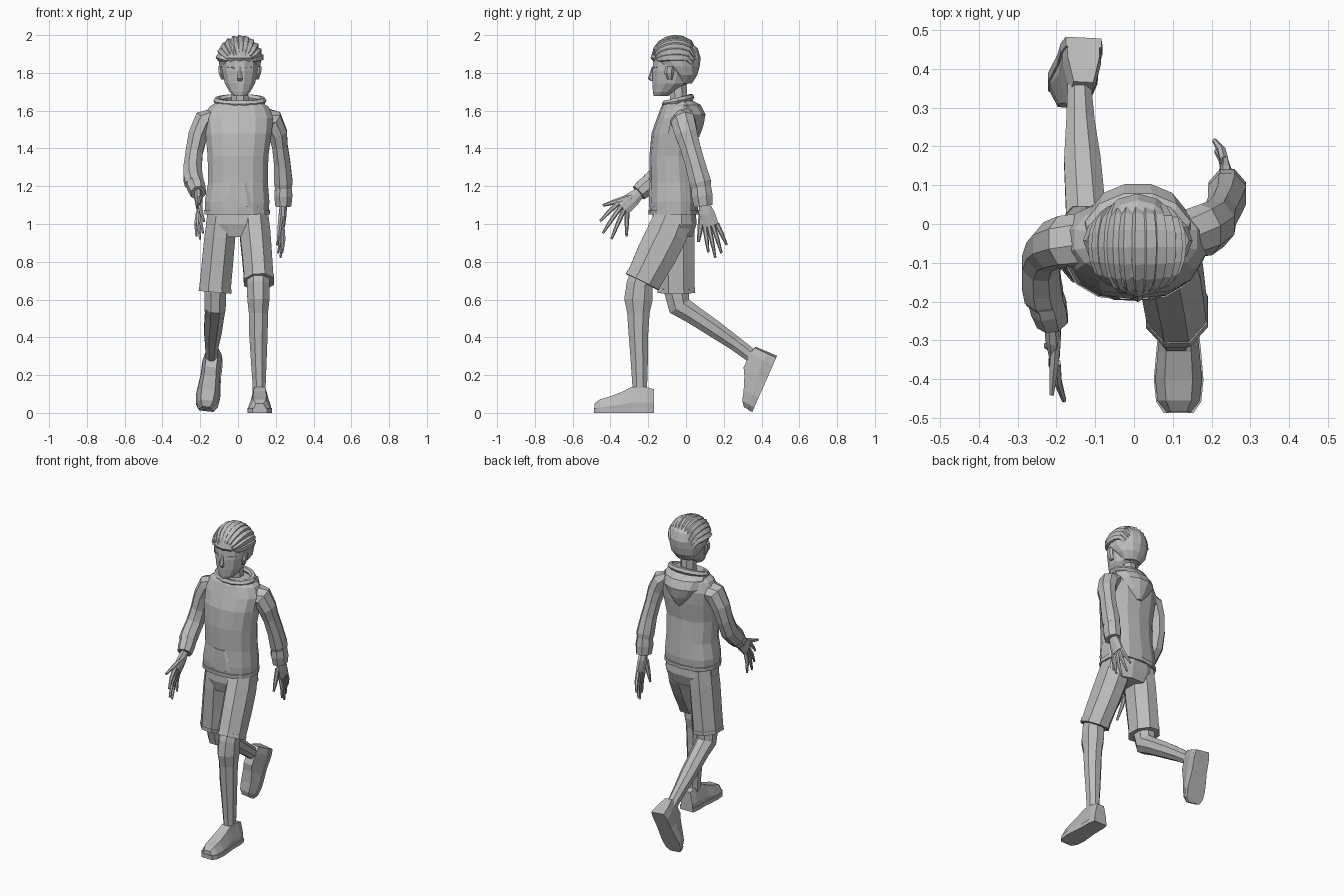
import bpy, bmesh, math
from mathutils import Vector, Matrix

grey = bpy.data.materials.new("plain grey")
grey.diffuse_color = (0.5, 0.5, 0.5, 1)


def skin(name, rings):
    """Bridge equal rings of points into a capped, flat shaded body."""
    bm = bmesh.new()
    rows = [[bm.verts.new(p) for p in r] for r in rings]
    n = len(rows[0])
    for a, b in zip(rows, rows[1:]):
        for i in range(n):
            j = (i + 1) % n
            bm.faces.new((a[i], a[j], b[j], b[i]))
    bm.faces.new(rows[0])
    bm.faces.new(rows[-1])
    bmesh.ops.recalc_face_normals(bm, faces=bm.faces)
    me = bpy.data.meshes.new(name)
    bm.to_mesh(me)
    bm.free()
    me.materials.append(grey)
    ob = bpy.data.objects.new(name, me)
    bpy.context.collection.objects.link(ob)
    return ob


def loft(name, secs, n=8, level=False, power=1.0):
    """Sections (x, y, z, rx, ry); level rings, or rings square to the path."""
    rings = []
    for k, (x, y, z, rx, ry) in enumerate(secs):
        u, v = Vector((1, 0, 0)), Vector((0, 1, 0))
        if not level:
            a = Vector(secs[max(k - 1, 0)][:3])
            b = Vector(secs[min(k + 1, len(secs) - 1)][:3])
            t = (b - a).normalized()
            u = (u - t * u.dot(t)).normalized()
            v = t.cross(u)
        ring = []
        for i in range(n):
            w = 2 * math.pi * (i + 0.5) / n
            c, s = math.cos(w), math.sin(w)
            c = math.copysign(abs(c) ** power, c)
            s = math.copysign(abs(s) ** power, s)
            ring.append(Vector((x, y, z)) + u * c * rx * 1.04 + v * s * ry * 1.04)
        rings.append(ring)
    return skin(name, rings)


# Hooded top: body, hem band, pouch pocket
loft("hoodie_body", [(-.005, -.065, 1.055, .165, .122), (-.005, -.065, 1.12, .168, .126),
     (0, -.067, 1.22, .155, .12), (0, -.073, 1.36, .158, .116), (.003, -.06, 1.48, .172, .118),
     (.003, -.045, 1.56, .18, .105), (.005, -.04, 1.62, .155, .088),
     (.008, -.04, 1.65, .11, .07)], 14, True, .85)
loft("hoodie_hem", [(-.005, -.065, 1.05, .17, .127), (-.005, -.065, 1.075, .171, .129)], 14, True, .85)
loft("pouch_pocket", [(0, -.072, 1.09, .125, .122), (0, -.074, 1.15, .115, .12),
     (0, -.077, 1.22, .08, .116)], 12, True, .7)

# Hood lying on the back, with its rolled rim round the neck
loft("hood", [(.01, .045, 1.46, .02, .025), (.01, .04, 1.52, .075, .052), (.01, .018, 1.58, .12, .085),
     (.01, -.02, 1.63, .135, .098), (.01, -.04, 1.655, .125, .072)], 12, True)
rim = []
for i in range(14):
    a = 2 * math.pi * i / 14
    out = Vector((math.cos(a), math.sin(a), 0))
    mid = Vector((.01 + .122 * out.x, -.042 + .07 * out.y, 1.653 + .018 * out.y))
    rim.append([mid + out * .019 * math.cos(b) + Vector((0, 0, .019 * math.sin(b)))
                for b in (0, 1.05, 2.09, 3.14, 4.19, 5.24)])
skin("hood_rim", rim + [rim[0]])

# Sleeves and cuffs
loft("left_sleeve", [(.12, -.03, 1.56, .05, .07), (.185, -.015, 1.545, .058, .066),
     (.212, 0, 1.48, .05, .062), (.222, .022, 1.41, .043, .055), (.234, .048, 1.32, .045, .055),
     (.24, .075, 1.22, .051, .06), (.24, .08, 1.195, .046, .055)])
loft("left_cuff", [(.24, .08, 1.2, .045, .054), (.24, .085, 1.15, .05, .058), (.24, .092, 1.095, .044, .052)])
loft("right_sleeve", [(-.12, -.04, 1.56, .05, .07), (-.18, -.045, 1.545, .058, .066),
     (-.213, -.055, 1.47, .052, .062), (-.232, -.07, 1.38, .047, .056), (-.24, -.1, 1.3, .05, .057),
     (-.238, -.155, 1.245, .052, .056), (-.232, -.185, 1.22, .052, .055), (-.23, -.195, 1.21, .046, .05)])
loft("right_cuff", [(-.228, -.19, 1.215, .047, .051), (-.22, -.215, 1.195, .048, .052),
     (-.21, -.25, 1.165, .042, .046)])


# Hands: palm, four bent fingers and a thumb
def hand(side, wrist, knuckles, first, last, tips, thumb):
    w, k = Vector(wrist), Vector(knuckles)
    m = w.lerp(k, .5)
    loft(side + "_palm", [(*w, .02, .026), (*m, .021, .042), (*k, .014, .044)], 8)
    first, last = Vector(first), Vector(last)
    for i, tip in enumerate(tips):
        a, b = first.lerp(last, i / 3), Vector(tip)
        c = a.lerp(b, .5) + Vector((.006 if wrist[0] > 0 else -.006, 0, .003))
        loft(f"{side}_finger_{i + 1}", [(*a, .012, .013), (*c, .011, .011), (*b, .006, .006)], 6)
    a, b = Vector(thumb[0]), Vector(thumb[1])
    loft(side + "_thumb", [(*a, .014, .018), (*a.lerp(b, .55), .012, .014), (*b, .006, .007)], 6)


hand("left", (.24, .09, 1.12), (.235, .132, .99), (.232, .163, 1.0), (.236, .1, .982),
     [(.207, .215, .89), (.212, .188, .845), (.225, .155, .822), (.235, .118, .85)],
     ((.228, .085, 1.05), (.212, .066, .905)))
hand("right", (-.212, -.235, 1.175), (-.205, -.335, 1.085), (-.2, -.358, 1.112), (-.212, -.312, 1.06),
     [(-.18, -.455, 1.015), (-.185, -.44, .952), (-.2, -.395, .92), (-.22, -.315, .935)],
     ((-.2, -.285, 1.145), (-.212, -.44, 1.098)))

# Shorts: hips, two legs, turned hems
loft("shorts_hips", [(-.003, -.062, 1.08, .155, .112), (-.003, -.062, 1.0, .165, .117),
     (0, -.064, .93, .13, .095)], 12, True, .85)
loft("right_shorts_leg", [(-.085, -.06, 1.04, .08, .105), (-.096, -.058, .93, .085, .108),
     (-.11, -.054, .78, .086, .104), (-.122, -.052, .655, .087, .1)], 8)
loft("right_shorts_hem", [(-.12, -.052, .66, .09, .103), (-.122, -.052, .638, .09, .103)], 8)
loft("left_shorts_leg", [(.083, -.065, 1.04, .08, .105), (.09, -.1, .95, .084, .112),
     (.1, -.155, .84, .082, .11), (.11, -.222, .71, .08, .098)], 8)
loft("left_shorts_hem", [(.11, -.22, .715, .083, .101), (.111, -.231, .693, .083, .101)], 8)

# Bare legs
loft("left_leg", [(.107, -.21, .77, .06, .07), (.107, -.245, .68, .062, .073), (.108, -.252, .6, .061, .078),
     (.108, -.252, .53, .053, .062), (.108, -.252, .42, .051, .054), (.11, -.247, .27, .043, .047),
     (.112, -.245, .15, .036, .041), (.112, -.245, .07, .036, .041)], 8)
loft("right_leg", [(-.12, -.052, .74, .06, .07), (-.12, -.05, .64, .06, .068), (-.121, -.035, .565, .058, .064),
     (-.124, .03, .525, .053, .053), (-.133, .16, .438, .049, .047), (-.138, .26, .368, .038, .04),
     (-.14, .33, .315, .033, .038), (-.14, .375, .28, .033, .038)], 8)


# Shoes: upper and sole lofted from heel to toe
def shoe(side, matrix):
    profile = [(0, .042, .125), (-.04, .05, .137), (-.12, .05, .137), (-.16, .054, .115),
               (-.23, .06, .088), (-.285, .054, .072), (-.314, .034, .05)]
    upper = [[(-w * .95, y, .004), (-w, y, .4 * h), (-w * .6, y, h), (w * .6, y, h),
              (w, y, .4 * h), (w * .95, y, .004)] for y, w, h in profile]
    sole = [[(-w - .004, y * 1.01, 0), (-w - .004, y * 1.01, .026), (w + .004, y * 1.01, .026),
             (w + .004, y * 1.01, 0)] for y, w, h in profile]
    for part, rings in (("upper", upper), ("sole", sole)):
        ob = skin(f"{side}_shoe_{part}", rings)
        ob.data.transform(matrix)


shoe("left", Matrix.Translation((.115, -.17, 0)))
back = Vector((.12, .405, .914)).normalized()
up = Vector((0, -.914, .405))
up = (up - back * up.dot(back)).normalized()
turn = Matrix((back.cross(up), back, up)).transposed().to_4x4()
shoe("right", Matrix.Translation((-.13, .48, .297)) @ turn)

# Neck and head
loft("neck", [(.01, -.035, 1.58, .05, .05), (.01, -.04, 1.68, .046, .048), (.01, -.045, 1.78, .046, .048)], 8)
loft("head", [(.01, -.135, 1.677, .032, .036), (.01, -.115, 1.7, .055, .06), (.01, -.083, 1.745, .08, .095),
     (.01, -.075, 1.81, .093, .103), (.01, -.07, 1.89, .097, .1), (.01, -.065, 1.95, .07, .08)], 12, True)
loft("nose", [(.01, -.172, 1.835, .008, .008), (.01, -.183, 1.77, .015, .018), (.01, -.176, 1.757, .013, .01)], 6, True)
for s, side in ((1, "left"), (-1, "right")):
    loft(side + "_ear", [(.01 + s * .09, -.085, 1.765, .01, .012), (.01 + s * .1, -.09, 1.8, .014, .024),
         (.01 + s * .104, -.085, 1.835, .012, .022)], 6, True)
    loft(side + "_eyebrow", [(.01 + s * .022, -.172, 1.822, .007, .007), (.01 + s * .045, -.163, 1.832, .007, .008),
         (.01 + s * .072, -.14, 1.828, .006, .006)], 5, True)

# Hair: cap over the skull with swept back locks
loft("hair_cap", [(.01, -.005, 1.745, .055, .035), (.01, -.01, 1.79, .09, .068), (.01, -.04, 1.835, .107, .108),
     (.01, -.055, 1.88, .112, .128), (.01, -.055, 1.93, .098, .112), (.01, -.06, 1.965, .066, .078),
     (.01, -.06, 1.985, .03, .035)], 14, True)
for i in range(11):
    th = math.radians(-80 + 16 * i)
    path = []
    for k in range(9):
        ph = math.radians(14 + 18.5 * k)
        r = (.006, .014, .019, .021, .022, .021, .019, .014, .004)[k]
        path.append((.01 + .108 * math.sin(th) * math.sin(ph) ** .5,
                     -.055 - .125 * math.cos(ph) * math.cos(th * .45),
                     1.862 + .118 * math.cos(th) * math.sin(ph) - (.02 if k > 6 else 0), r, r))
    loft(f"hair_lock_{i + 1}", path, 5)
